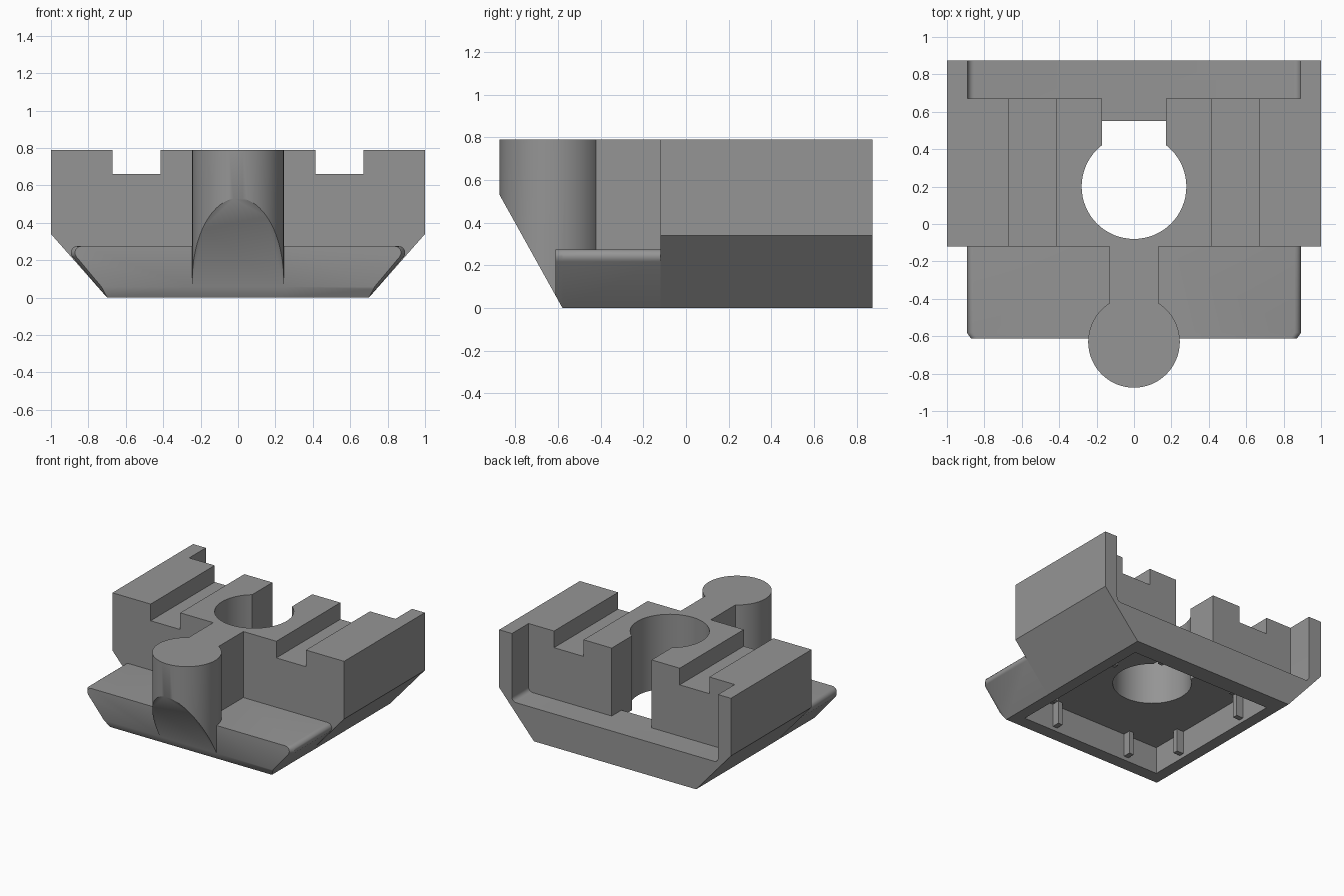
import bpy, bmesh, math

if "Cube" in bpy.data.objects:
    bpy.data.objects.remove(bpy.data.objects["Cube"])

grey = bpy.data.materials.new("mid_grey")
grey.diffuse_color = (0.3, 0.3, 0.3, 1)
grey.use_nodes = True
grey.node_tree.nodes["Principled BSDF"].inputs["Base Color"].default_value = grey.diffuse_color


def make(name, bm):
    bmesh.ops.recalc_face_normals(bm, faces=bm.faces)
    me = bpy.data.meshes.new(name)
    bm.to_mesh(me)
    bm.free()
    me.materials.append(grey)
    ob = bpy.data.objects.new(name, me)
    bpy.context.collection.objects.link(ob)
    return ob


def prism(name, pts, axis, lo, hi, end_scale=1.0):
    """Extrude a 2D outline along an axis; end_scale narrows the lo end."""
    bm = bmesh.new()
    place = {"x": lambda a, b, h: (h, a, b),
             "y": lambda a, b, h: (a, h, b),
             "z": lambda a, b, h: (a, b, h)}[axis]
    r0 = [bm.verts.new(place(a * end_scale, b, lo)) for a, b in pts]
    r1 = [bm.verts.new(place(a, b, hi)) for a, b in pts]
    bm.faces.new(r0)
    bm.faces.new(r1)
    n = len(pts)
    for i in range(n):
        j = (i + 1) % n
        bm.faces.new((r0[i], r0[j], r1[j], r1[i]))
    return make(name, bm)


def box(name, x0, x1, y0, y1, z0, z1):
    return prism(name, [(x0, y0), (x1, y0), (x1, y1), (x0, y1)], "z", z0, z1)


def disc(cx, cy, r, n=64):
    return [(cx + r * math.cos(2 * math.pi * i / n),
             cy + r * math.sin(2 * math.pi * i / n)) for i in range(n)]


def arc(cx, cz, r, a0, a1, n=6):
    return [(cx + r * math.cos(math.radians(a0 + (a1 - a0) * i / n)),
             cz + r * math.sin(math.radians(a0 + (a1 - a0) * i / n))) for i in range(n + 1)]


def mirrored(half):
    return half + [(-a, b) for a, b in reversed(half)]


def combine(target, tool, op):
    m = target.modifiers.new(op, "BOOLEAN")
    m.operation, m.solver, m.object = op, "EXACT", tool
    bpy.context.view_layer.objects.active = target
    bpy.ops.object.modifier_apply(modifier=m.name)
    bpy.data.objects.remove(tool)


# Main block with sloped lower sides
body = prism("connector_block", mirrored([(0.7, 0), (1, 0.34), (1, 0.79)]), "y", -0.12, 0.875)

# Front tongue with rounded upper edges and eased front corners
tongue = mirrored([(0.699, 0)] + arc(0.859, 0.24, 0.035, -41, 90))
combine(body, prism("tongue", tongue, "y", -0.58, -0.02), "UNION")
combine(body, prism("tongue_tip", tongue, "y", -0.612, -0.58, 0.975), "UNION")

# Round post and its neck
combine(body, box("neck", -0.13, 0.13, -0.6, -0.05, 0.1, 0.79), "UNION")
combine(body, prism("post", disc(0, -0.63, 0.245), "z", 0.0, 0.79), "UNION")

# Slanted cut under the post and along the tongue front
combine(body, prism("slant", [(-0.5244, -0.1), (-1.1356, 1), (-1.5, 1), (-1.5, -0.1)],
                    "x", -1.5, 1.5), "DIFFERENCE")

# Rear recess with rounded lower corners
recess = mirrored(arc(0.855, 0.295, 0.035, -90, 0) + [(0.89, 1)])
combine(body, prism("rear_recess", recess, "y", 0.67, 1.0), "DIFFERENCE")

# Two top grooves
for s in (-1, 1):
    a, b = sorted((s * 0.415, s * 0.67))
    combine(body, box("groove", a, b, -0.3, 0.7, 0.66, 1), "DIFFERENCE")

# Underside cavity
combine(body, box("cavity", -0.61, 0.61, -0.48, 0.74, -0.1, 0.21), "DIFFERENCE")

# Keyhole opening: round hole, through slot and shallow slot
combine(body, prism("hole", disc(0, 0.2, 0.28), "z", 0.1, 1), "DIFFERENCE")
combine(body, box("slot", -0.172, 0.172, 0.2, 0.55, 0.1, 1), "DIFFERENCE")
combine(body, box("slot_entry", -0.172, 0.172, 0.3, 0.7, 0.26, 1), "DIFFERENCE")

bpy.ops.object.select_all(action="DESELECT")
body.select_set(True)
bpy.context.view_layer.objects.active = body
bpy.ops.object.shade_smooth_by_angle(angle=math.radians(30))

# Small ribs on the cavity walls, two per wall
for s in (-1, 1):
    for o in (-0.33, 0.33):
        x0, x1 = sorted((s * 0.55, s * 0.63))
        box("side_rib", x0, x1, 0.13 + o - 0.02, 0.13 + o + 0.02, 0.03, 0.22)
        y0, y1 = sorted((0.13 + s * 0.55, 0.13 + s * 0.63))
        box("end_rib", o - 0.02, o + 0.02, y0, y1, 0.03, 0.22)
